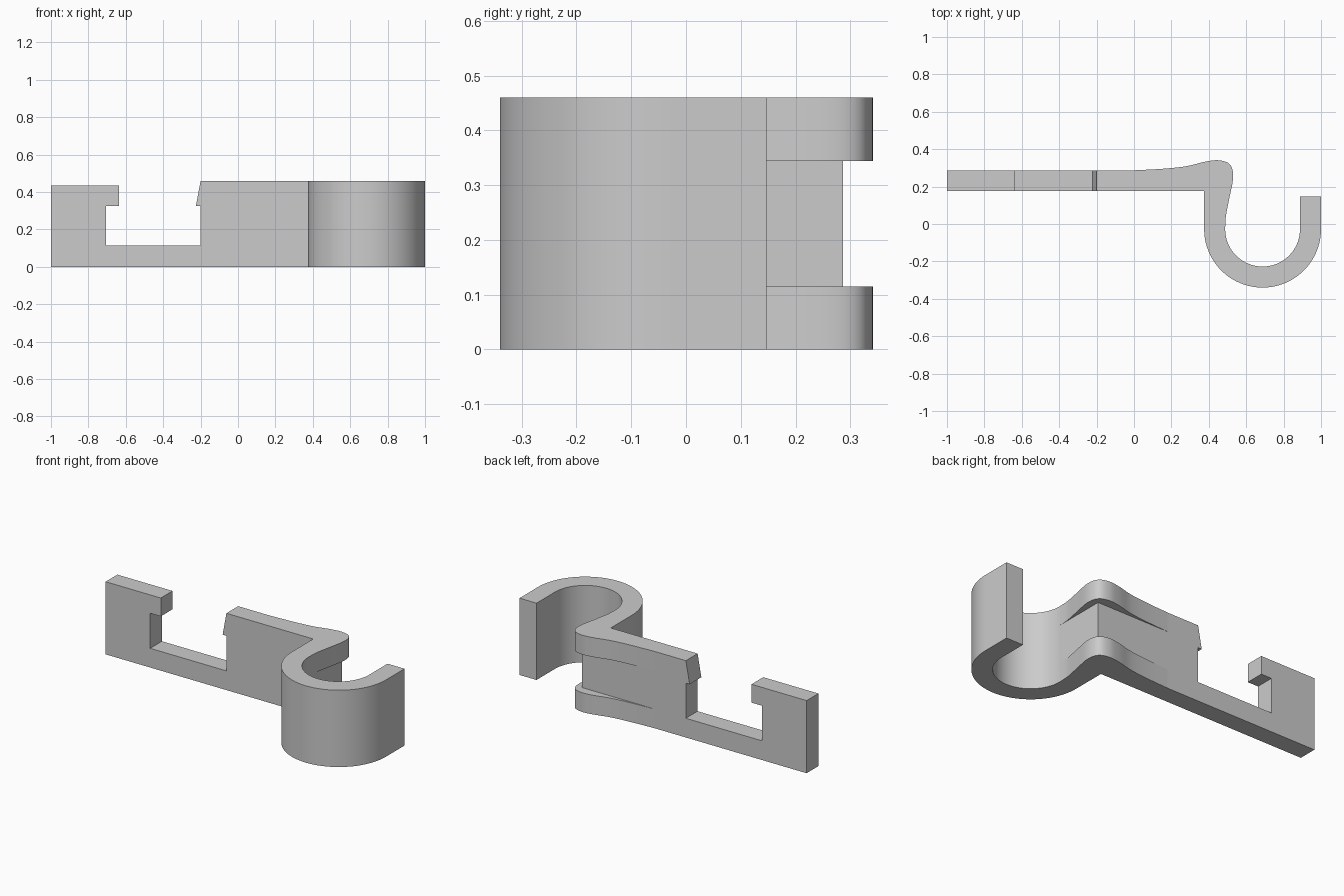
import bpy, bmesh, math
from mathutils import Vector

cube = bpy.data.objects.get("Cube")
if cube:
    bpy.data.objects.remove(cube)

HEIGHT = 0.46
BACK, FRONT = 0.287, 0.176          # plate faces
CX, CY, R_OUT, R_IN = 0.6875, -0.0275, 0.3125, 0.2


def material(name, rgb):
    m = bpy.data.materials.new(name)
    m.use_nodes = True
    m.diffuse_color = (*rgb, 1)
    m.node_tree.nodes["Principled BSDF"].inputs["Base Color"].default_value = (*rgb, 1)
    return m


def prism(name, points, offset):
    """Solid made by sweeping a closed polygon along offset."""
    bm = bmesh.new()
    face = bm.faces.new([bm.verts.new(p) for p in points])
    swept = bmesh.ops.extrude_face_region(bm, geom=[face])["geom"]
    verts = [g for g in swept if isinstance(g, bmesh.types.BMVert)]
    bmesh.ops.translate(bm, vec=offset, verts=verts)
    bmesh.ops.recalc_face_normals(bm, faces=bm.faces)
    mesh = bpy.data.meshes.new(name)
    bm.to_mesh(mesh)
    bm.free()
    obj = bpy.data.objects.new(name, mesh)
    bpy.context.collection.objects.link(obj)
    return obj


def half_ring(radius, start, end, steps=40):
    return [(CX + radius * math.cos(a), CY + radius * math.sin(a))
            for a in (start + (end - start) * i / steps for i in range(steps + 1))]


def spline(pts, steps=6):
    """Smooth curve through the points."""
    p = [Vector(q) for q in [pts[0], *pts, pts[-1]]]
    out = []
    for a, b, c, d in zip(p, p[1:], p[2:], p[3:]):
        for i in range(steps):
            t = i / steps
            out.append(tuple(0.5 * (2 * b + (c - a) * t + (2 * a - 5 * b + 4 * c - d) * t**2
                                    + (3 * b - a - 3 * c + d) * t**3)))
    return out


# Plan outline: plate, curved shoulder, hook
shoulder = spline([(0, BACK), (0.15, 0.295), (0.28, 0.309), (0.38, 0.333), (0.455, 0.3405),
                   (0.513, 0.318), (0.53, 0.25), (0.508, 0.13), (0.491, 0.04), (CX - R_IN, CY)])
outline = [(-1, FRONT), (-1, BACK)] + shoulder
outline += half_ring(R_IN, math.pi, 2 * math.pi)
outline += [(CX + R_IN, 0.147), (CX + R_OUT, 0.147)]
outline += half_ring(R_OUT, 2 * math.pi, math.pi)
outline += [(CX - R_OUT, FRONT)]
body = prism("hook_bracket", [(x, y, 0) for x, y in outline], (0, 0, HEIGHT))

# Latch notch through the plate
notch = [(-1.1, 0.435), (-0.635, 0.435), (-0.635, 0.325), (-0.705, 0.325), (-0.705, 0.115),
         (-0.2, 0.115), (-0.2, 0.325), (-0.225, 0.325), (-0.2, HEIGHT), (-0.174, 0.6), (-1.1, 0.6)]
notch_cutter = prism("notch_cutter", [(x, 0, z) for x, z in notch], (0, 0.5, 0))

# Recess between the upper and lower shoulder ribs
inner = CX - R_IN
recess = [(0, BACK), (inner, BACK), (inner, CY), (0.6, CY), (0.6, 0.5), (0, 0.5)]
recess_cutter = prism("recess_cutter", [(x, y, 0.115) for x, y in recess], (0, 0, 0.229))

bpy.context.view_layer.objects.active = body
for cutter in (notch_cutter, recess_cutter):
    cut = body.modifiers.new(cutter.name, "BOOLEAN")
    cut.operation, cut.solver, cut.object = "DIFFERENCE", "EXACT", cutter
    bpy.ops.object.modifier_apply(modifier=cut.name)
    bpy.data.objects.remove(cutter)

body.data.materials.clear()
body.data.materials.append(material("light grey plastic", (0.6, 0.6, 0.6)))
bpy.ops.object.select_all(action="DESELECT")
body.select_set(True)
bpy.ops.object.shade_smooth_by_angle(angle=math.radians(30))
normals = body.modifiers.new("clean_normals", "WEIGHTED_NORMAL")
normals.keep_sharp = True
